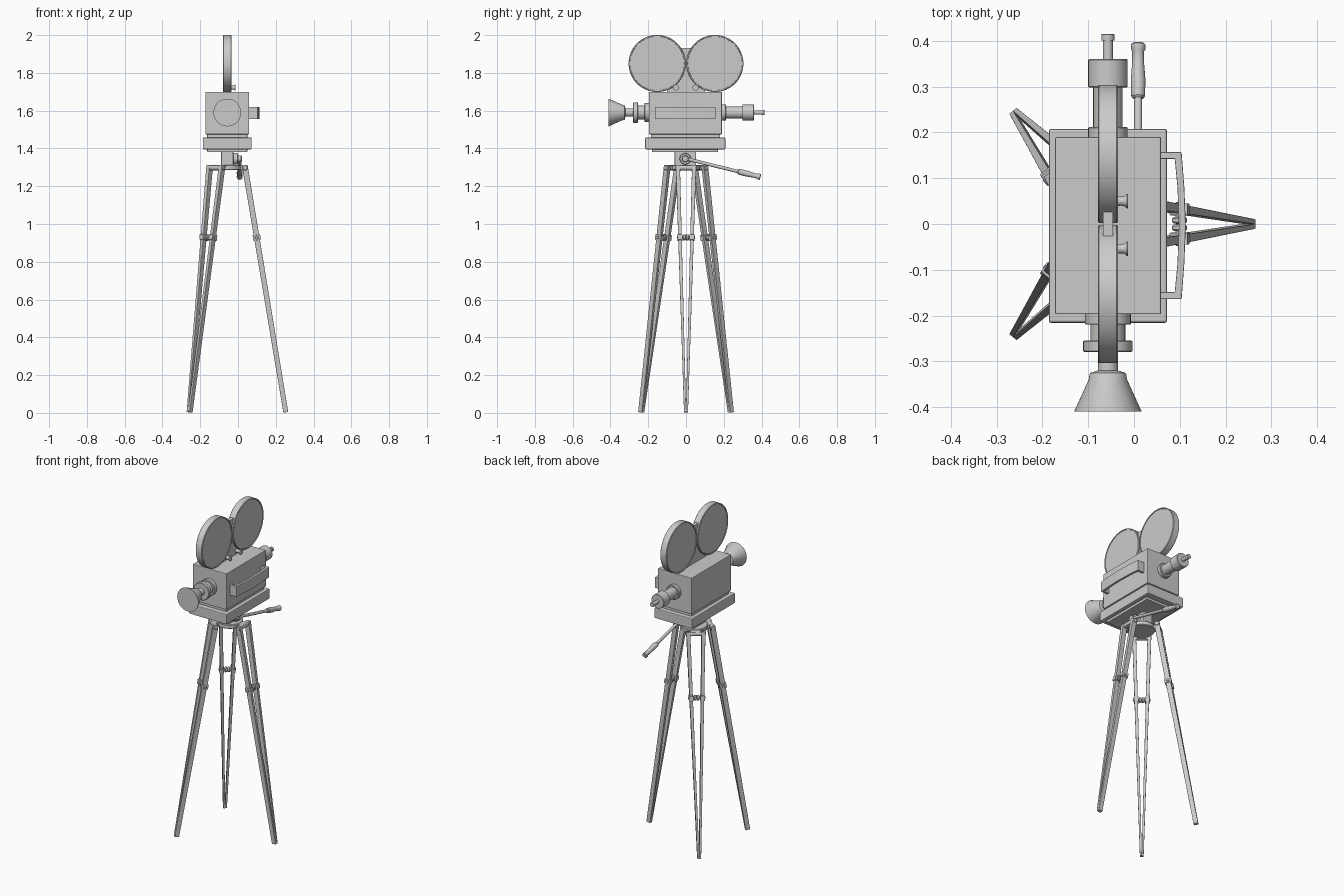
import bpy, bmesh, math
from mathutils import Vector, Matrix

if "Cube" in bpy.data.objects:
    bpy.data.objects.remove(bpy.data.objects["Cube"])

CX, CY, LZ = -0.057, -0.003, 1.59   # camera centre line and lens height


def make(name, bm, smooth=False, bevel=0):
    bmesh.ops.recalc_face_normals(bm, faces=bm.faces)
    me = bpy.data.meshes.new(name)
    bm.to_mesh(me)
    bm.free()
    ob = bpy.data.objects.new(name, me)
    bpy.context.collection.objects.link(ob)
    if bevel:
        m = ob.modifiers.new("Bevel", 'BEVEL')
        m.width, m.segments = bevel, 2
    if smooth:
        bpy.context.view_layer.objects.active = ob
        ob.select_set(True)
        bpy.ops.object.shade_smooth_by_angle(angle=math.radians(35))
        ob.select_set(False)
    return ob


def box(name, lo, hi, bevel=0.003):
    bm = bmesh.new()
    bmesh.ops.create_cube(bm, size=1)
    lo, hi = Vector(lo), Vector(hi)
    for v in bm.verts:
        v.co = (lo + hi) / 2 + v.co * (hi - lo)
    return make(name, bm, bevel=bevel)


def lathe(name, origin, axis, profile, n=32):
    """Solid of revolution; profile holds (distance along axis, radius)."""
    bm = bmesh.new()
    rot = Vector(axis).to_track_quat('Z', 'Y')
    rings = []
    for t, r in profile:
        rings.append([bm.verts.new(Vector(origin) + rot @ Vector(
            (r * math.cos(2 * math.pi * i / n), r * math.sin(2 * math.pi * i / n), t)))
            for i in range(n)])
    for a, b in zip(rings, rings[1:]):
        for i in range(n):
            bm.faces.new((a[i], a[(i + 1) % n], b[(i + 1) % n], b[i]))
    bm.faces.new(rings[0])
    bm.faces.new(rings[-1])
    return make(name, bm, smooth=True)


def rod(name, a, b, r, n=20):
    a, b = Vector(a), Vector(b)
    L = (b - a).length
    c = min(0.003, r * 0.25)
    return lathe(name, a, b - a, [(0, r - c), (c, r), (L - c, r), (L, r - c)], n)


def bar(name, a, b, across, sa, sb):
    """Tapered square bar; sizes are (across, other) at each end."""
    a, b, u = Vector(a), Vector(b), Vector(across)
    w = (b - a).cross(u).normalized()
    bm = bmesh.new()
    rings = []
    for p, s in ((a, sa), (b, sb)):
        rings.append([bm.verts.new(p + u * i * s[0] / 2 + w * j * s[1] / 2)
                      for i, j in ((-1, -1), (1, -1), (1, 1), (-1, 1))])
    p, q = rings
    bm.faces.new(p)
    bm.faces.new(q)
    for i in range(4):
        bm.faces.new((p[i], p[(i + 1) % 4], q[(i + 1) % 4], q[i]))
    return make(name, bm, bevel=0.0015)


# Camera body and stepped base
box("camera_body", (-0.172, -0.197, 1.475), (0.059, 0.19, 1.70))
box("body_footing", (-0.163, -0.185, 1.455), (0.049, 0.18, 1.48))
box("base_plate", (-0.186, -0.216, 1.395), (0.072, 0.208, 1.458), 0.005)
box("base_underside", (-0.163, -0.18, 1.38), (0.049, 0.17, 1.40))

# Film magazines with recessed covers
for side, y in (("front", -0.153), ("rear", 0.153)):
    lathe(side + "_film_magazine", (CX, y, 1.85), (1, 0, 0),
          [(-0.019, 0.141), (-0.019, 0.143), (-0.022, 0.144), (-0.022, 0.148),
           (-0.019, 0.151), (0.019, 0.151), (0.022, 0.148), (0.022, 0.144),
           (0.019, 0.143), (0.019, 0.141)], 64)
box("magazine_bracket", (CX - 0.011, -0.1, 1.69), (CX + 0.011, 0.1, 1.932), 0.001)
for i, y in enumerate((-0.054, 0.05)):
    lathe(f"bracket_knob_{i}", (CX + 0.008, y, 1.722), (1, 0, 0),
          [(0, 0.012), (0.02, 0.01), (0.028, 0.011), (0.034, 0.016), (0.036, 0.016)], 20)

# Lens and flared hood, from body forward
lathe("lens", (CX, -0.19, LZ), (0, -1, 0),
      [(0, 0.05), (0.028, 0.05), (0.03, 0.048), (0.03, 0.038), (0.064, 0.038),
       (0.064, 0.051), (0.067, 0.054), (0.087, 0.054), (0.09, 0.051),
       (0.09, 0.022), (0.14, 0.022)])
lathe("lens_hood", (CX, -0.32, LZ), (0, -1, 0),
      [(0, 0.022), (0.005, 0.038), (0.008, 0.04), (0.02, 0.042), (0.088, 0.073), (0.09, 0.073)], 48)

# Rear viewfinder
lathe("viewfinder", (CX, 0.18, LZ), (0, 1, 0),
      [(0, 0.043), (0.03, 0.043), (0.032, 0.041), (0.032, 0.032), (0.118, 0.032),
       (0.118, 0.041), (0.12, 0.043), (0.178, 0.043), (0.18, 0.041), (0.18, 0.011),
       (0.221, 0.011), (0.221, 0.014), (0.234, 0.014), (0.235, 0.013)])

# Side carrying strap: bowed band swept vertically
outer = [(0.055, -0.164), (0.104, -0.164), (0.110, -0.085), (0.113, -0.003),
         (0.110, 0.079), (0.104, 0.157), (0.055, 0.157)]
inner = [(0.055, -0.149), (0.089, -0.149), (0.095, -0.085), (0.098, -0.003),
         (0.095, 0.079), (0.089, 0.142), (0.055, 0.142)]
bm = bmesh.new()
cols = [[bm.verts.new((x, y, z)) for (x, y), z in
         ((o, 1.555), (o, 1.62), (i, 1.62), (i, 1.555))] for o, i in zip(outer, inner)]
for a, b in zip(cols, cols[1:]):
    for k in range(4):
        bm.faces.new((a[k], a[(k + 1) % 4], b[(k + 1) % 4], b[k]))
bm.faces.new(cols[0])
bm.faces.new(cols[-1])
make("side_handle", bm, bevel=0.002)

# Pan head with steering handle
box("pan_head", (CX - 0.032, -0.06, 1.30), (CX + 0.032, 0.053, 1.385))
rod("pan_pivot", (CX, -0.004, 1.345), (0.0, -0.004, 1.345), 0.03, 24)
rod("pan_pivot_cap", (-0.005, -0.004, 1.345), (0.02, -0.004, 1.345), 0.018, 24)
rod("pan_rod", (0.009, -0.01, 1.348), (0.009, 0.30, 1.272), 0.009)
lathe("pan_grip", (0.009, 0.275, 1.278), (0, 0.97, -0.235),
      [(0, 0.012), (0.004, 0.015), (0.04, 0.016), (0.08, 0.013), (0.105, 0.013),
       (0.11, 0.016), (0.12, 0.016), (0.123, 0.013)], 24)

# Tripod crown
rod("tripod_crown", (CX, 0, 1.286), (CX, 0, 1.312), 0.075, 32)

# Three V-shaped legs with hinges and clamps
for n, ang in enumerate((0, 130, -130)):
    rot = Matrix.Rotation(math.radians(ang), 3, 'Z')

    def at(r, s, z):
        return rot @ Vector((r, s, 0)) + Vector((CX, 0, z))

    def on_leg(s, f):
        return at(0.093 + 0.217 * f, s * (0.043 - 0.038 * f), 1.31 - 1.307 * f)

    tang = rot @ Vector((0, 1, 0))
    rod(f"leg_{n}_hinge", at(0.095, -0.056, 1.298), at(0.095, 0.056, 1.298), 0.014)
    arm = bar(f"leg_{n}_hinge_arm", at(0.04, 0, 1.298), at(0.105, 0, 1.298), tang,
              (0.05, 0.024), (0.05, 0.024))
    for s in (-1, 1):
        bar(f"leg_{n}_bar_{s}", on_leg(s, 0), on_leg(s, 1), tang, (0.022, 0.03), (0.011, 0.026))
        bar(f"leg_{n}_collar_{s}", on_leg(s, 0.281), on_leg(s, 0.303), tang,
            (0.026, 0.04), (0.026, 0.04))
        c = on_leg(s, 0.292)
        mid = on_leg(0, 0.292)
        rod(f"leg_{n}_clamp_knob_{s}", mid + tang * s * 0.001, mid + tang * s * 0.015, 0.016)
        rod(f"leg_{n}_clamp_pin_{s}", mid, c + tang * s * 0.016, 0.009)
